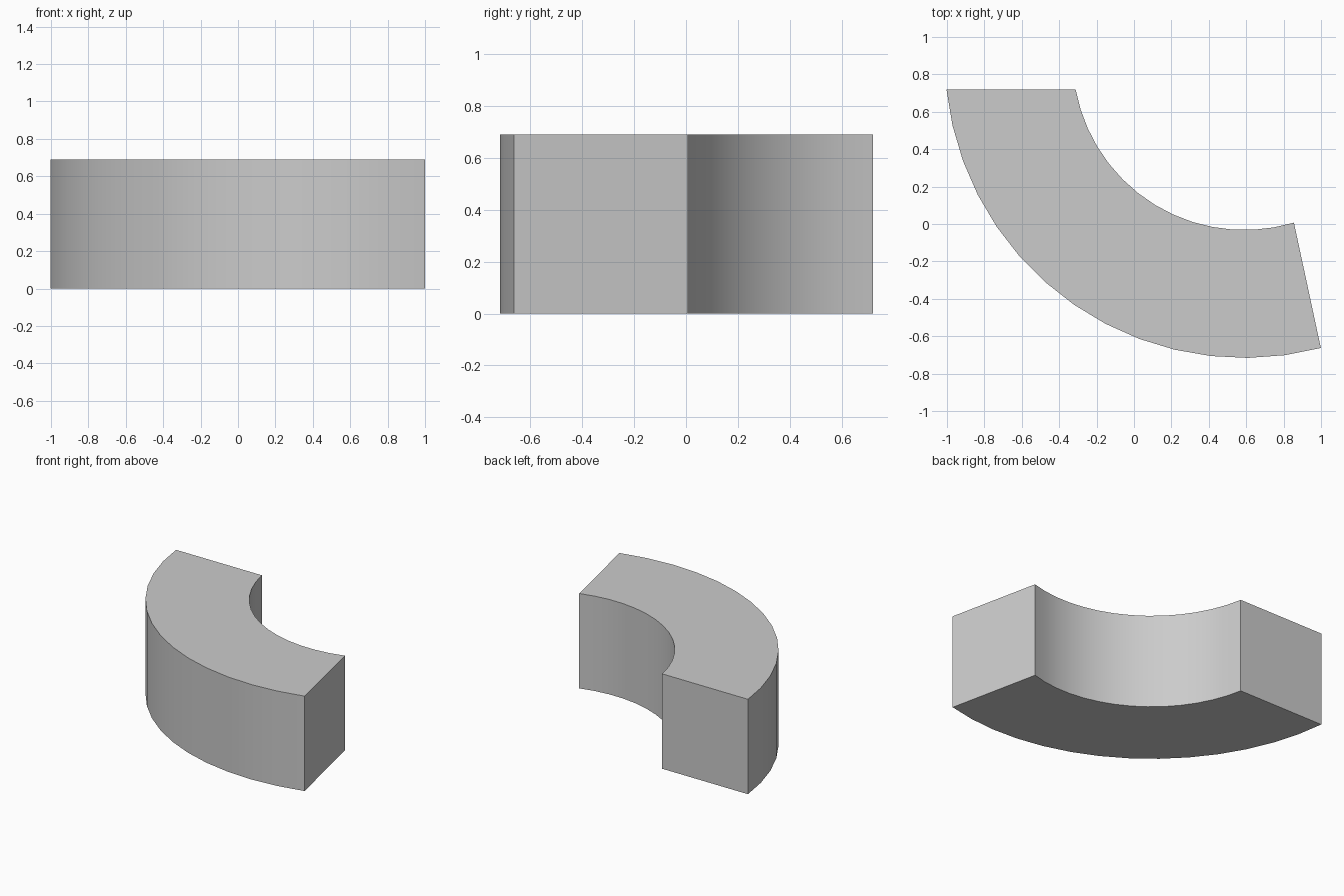
import bpy, bmesh
from math import sin, cos, radians

if "Cube" in bpy.data.objects:
    bpy.data.objects.remove(bpy.data.objects["Cube"])

CENTRE = (0.59, 0.885)
HEIGHT = 0.69
SEGMENTS = 14


def arc_point(radius, start, end, i):
    a = radians(start + (end - start) * i / SEGMENTS)
    return (CENTRE[0] + radius * cos(a), CENTRE[1] + radius * sin(a), 0)


# Curved block: plan strip between two arcs with obliquely cut ends
bm = bmesh.new()
outer = [bm.verts.new(arc_point(1.601, 185.9, 284.8, i)) for i in range(SEGMENTS + 1)]
inner = [bm.verts.new(arc_point(0.917, 190.4, 286.8, i)) for i in range(SEGMENTS + 1)]
plan = [bm.faces.new((outer[i], outer[i + 1], inner[i + 1], inner[i]))
        for i in range(SEGMENTS)]

# Raise the plan to full height
raised = bmesh.ops.extrude_face_region(bm, geom=plan, use_keep_orig=True)
top = [v for v in raised["geom"] if isinstance(v, bmesh.types.BMVert)]
bmesh.ops.translate(bm, verts=top, vec=(0, 0, HEIGHT))
bmesh.ops.recalc_face_normals(bm, faces=bm.faces)

mesh = bpy.data.meshes.new("curved_block")
bm.to_mesh(mesh)
bm.free()
block = bpy.data.objects.new("curved_block", mesh)
bpy.context.collection.objects.link(block)

# Smooth curved walls, sharp edges
bpy.context.view_layer.objects.active = block
block.select_set(True)
bpy.ops.object.shade_smooth_by_angle(angle=radians(30))
